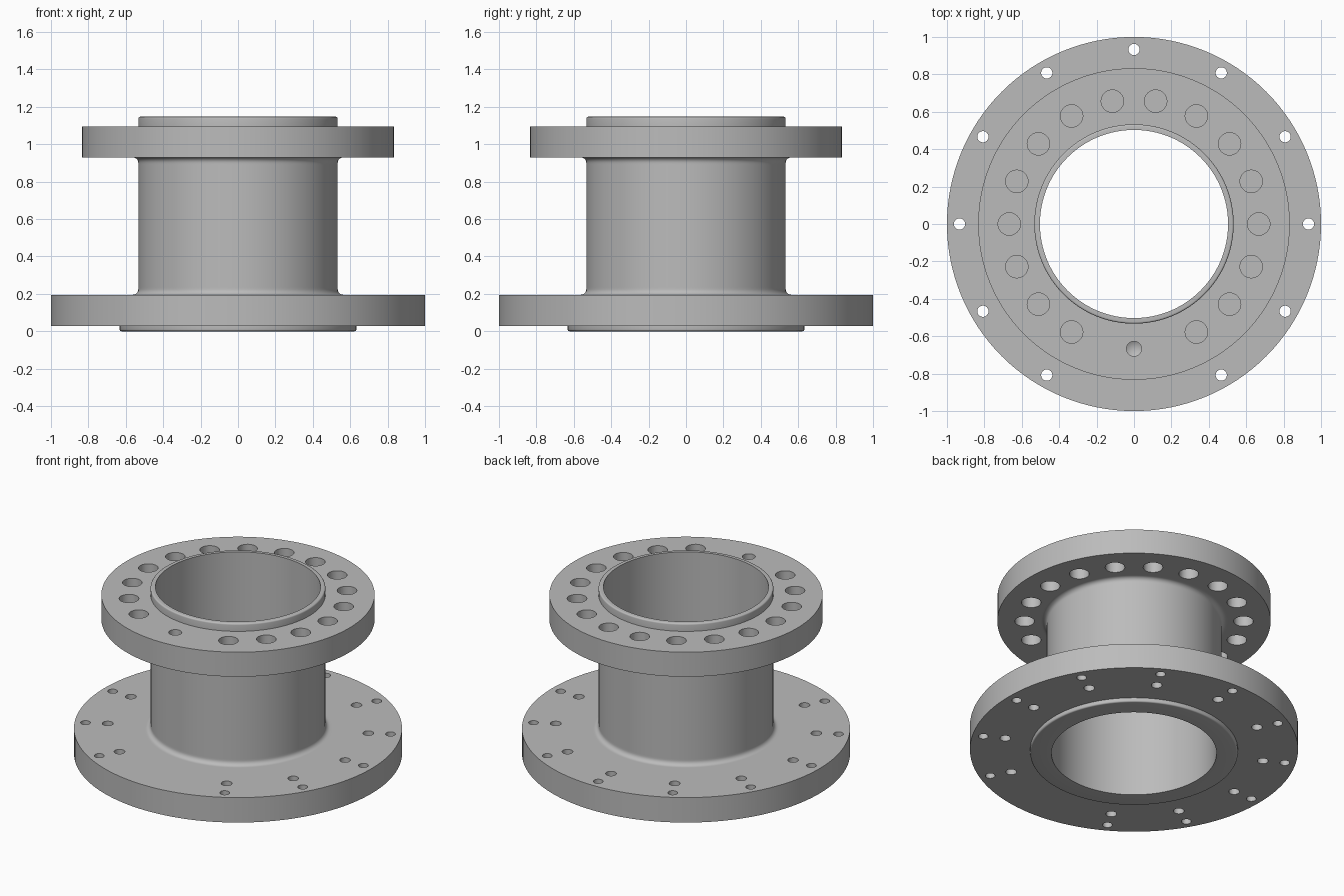
import bpy, bmesh
from math import radians, sin, cos, pi
from mathutils import Vector, Matrix

if "Cube" in bpy.data.objects:
    bpy.data.objects.remove(bpy.data.objects["Cube"], do_unlink=True)

BORE, BARREL, FILLET = 0.503, 0.533, 0.03
BASE_R, BASE_BOTTOM, BASE_TOP = 1.0, 0.027, 0.195
TOP_R, TOP_BOTTOM, TOP_TOP, HEIGHT = 0.833, 0.93, 1.095, 1.147


def spin_profile(bm, profile, steps, centre=(0, 0)):
    """Revolve a closed (radius, z) profile about a vertical axis."""
    start = [bm.verts.new((centre[0] + r, centre[1], z)) for r, z in profile]
    edges = [bm.edges.new((a, b)) for a, b in zip(start, start[1:] + start[:1])]
    bmesh.ops.spin(bm, geom=start + edges, cent=(*centre, 0), axis=(0, 0, 1),
                   angle=2 * pi, steps=steps)
    bmesh.ops.remove_doubles(bm, verts=bm.verts, dist=1e-5)


def arc(cx, cz, radius, start, end, steps=6):
    angles = [radians(start + (end - start) * i / steps) for i in range(steps + 1)]
    return [(cx + radius * cos(a), cz + radius * sin(a)) for a in angles]


def make_object(name, bm):
    bmesh.ops.recalc_face_normals(bm, faces=bm.faces)
    mesh = bpy.data.meshes.new(name)
    bm.to_mesh(mesh)
    bm.free()
    obj = bpy.data.objects.new(name, mesh)
    bpy.context.collection.objects.link(obj)
    return obj


def drill(bm, ring_radius, degrees, hole_radius, low, high):
    a = radians(degrees)
    place = Matrix.Translation(Vector((ring_radius * cos(a), ring_radius * sin(a),
                                       (low + high) / 2)))
    bmesh.ops.create_cone(bm, cap_ends=True, segments=32, radius1=hole_radius,
                          radius2=hole_radius, depth=high - low, matrix=place)


# Flanged pipe: raised face, base flange, filleted barrel, top flange, spigot
edge = 0.01
neck = BARREL + FILLET
profile = [(BORE, 0)]
profile += arc(0.633 - edge, edge, edge, -90, 0, 4)
profile += [(0.633, BASE_BOTTOM), (BASE_R, BASE_BOTTOM), (BASE_R, BASE_TOP),
            (neck + edge, BASE_TOP)]
profile += arc(neck, BASE_TOP + FILLET, FILLET, 270, 180)
profile += [(BARREL, BASE_TOP + FILLET + edge), (BARREL, TOP_BOTTOM - FILLET - edge)]
profile += arc(neck, TOP_BOTTOM - FILLET, FILLET, 180, 90)
profile += [(neck + edge, TOP_BOTTOM), (TOP_R, TOP_BOTTOM), (TOP_R, TOP_TOP),
            (BARREL, TOP_TOP)]
profile += arc(BARREL - edge, HEIGHT - edge, edge, 0, 90, 4)
profile += [(BORE, HEIGHT)]
bm = bmesh.new()
spin_profile(bm, profile, 128)
body = make_object("flanged_pipe", bm)

# Bolt holes: paired rings in the base, one ring in the top flange
bm = bmesh.new()
for i in range(12):
    if i != 9:
        drill(bm, 0.933, 30 * i, 0.03, -0.1, 0.3)
        drill(bm, 0.797, 30 * i, 0.033, -0.1, 0.3)
for i in range(18):
    if i not in (13, 14):
        drill(bm, 0.667, 20 * i, 0.06, 0.85, 1.2)

# Blind hole with a drill-point bottom at the front of the top flange
spin_profile(bm, [(0, 0.98), (0.04, 1.003), (0.04, 1.2), (0, 1.2)], 32, (0, -0.667))
axis_edges = [e for e in bm.edges if not e.link_faces]
bmesh.ops.delete(bm, geom=axis_edges, context="EDGES")
cutter = make_object("hole_cutter", bm)
cutter.hide_render = True

bpy.context.view_layer.objects.active = body
body.select_set(True)
cut = body.modifiers.new("holes", "BOOLEAN")
cut.operation = "DIFFERENCE"
cut.solver = "EXACT"
cut.object = cutter
bpy.ops.object.modifier_apply(modifier=cut.name)
bpy.data.objects.remove(cutter, do_unlink=True)

# Plain grey metal
grey = bpy.data.materials.new("grey_metal")
grey.use_nodes = True
colour = (0.5, 0.5, 0.5, 1)
grey.diffuse_color = colour
grey.node_tree.nodes["Principled BSDF"].inputs["Base Color"].default_value = colour
body.data.materials.clear()
body.data.materials.append(grey)

bpy.ops.object.select_all(action="DESELECT")
body.select_set(True)
bpy.ops.object.shade_smooth_by_angle(angle=radians(25))
